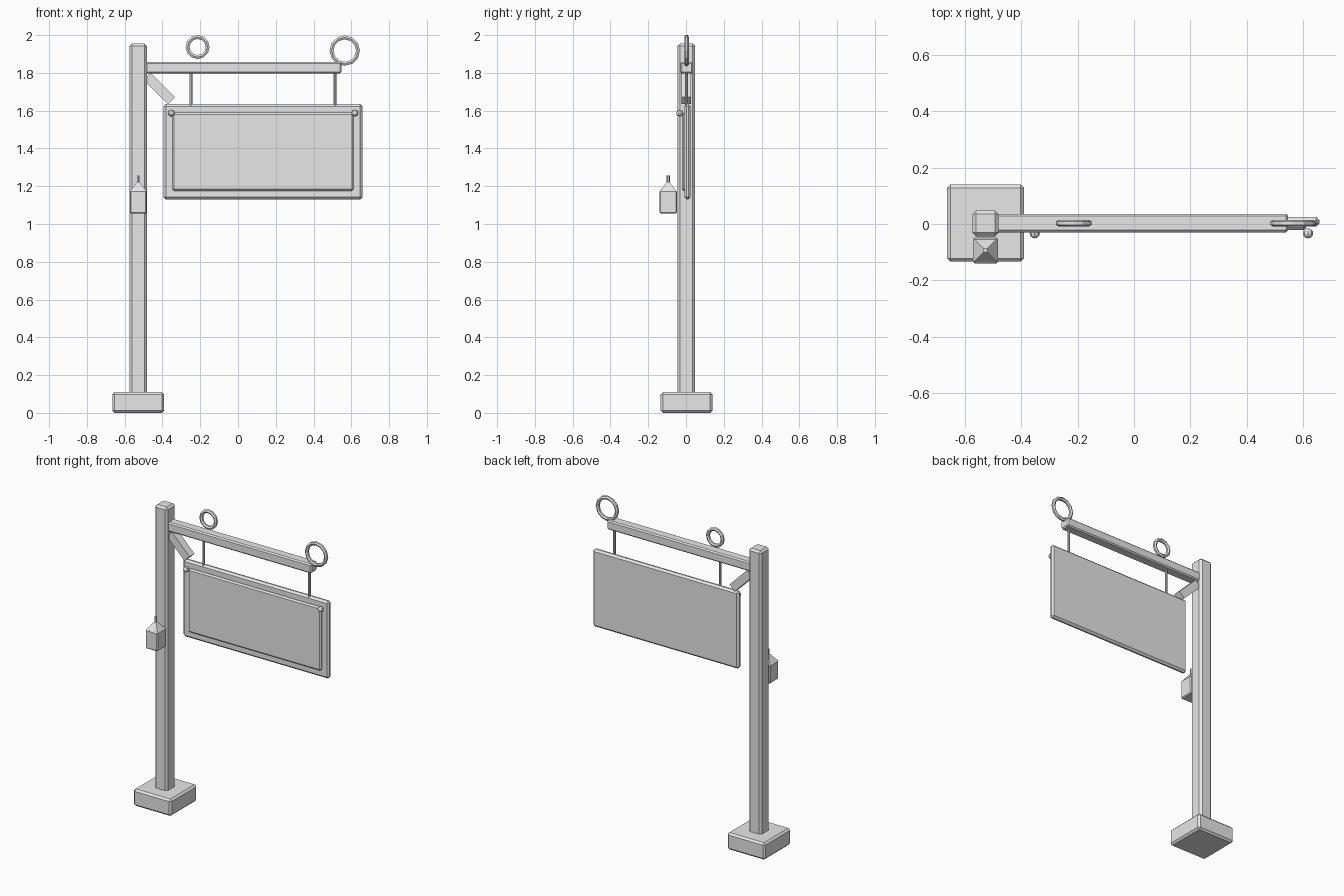
import bpy
import bmesh
from math import radians
from mathutils import Matrix

cube = bpy.data.objects.get("Cube")
if cube:
    bpy.data.objects.remove(cube, do_unlink=True)

# One plain grey for the whole signpost
grey = bpy.data.materials.new("plain grey")
grey.use_nodes = True
grey.diffuse_color = (0.8, 0.8, 0.8, 1)
grey.node_tree.nodes["Principled BSDF"].inputs["Base Color"].default_value = (0.8, 0.8, 0.8, 1)


def finish(name, bm, location=(0, 0, 0), rotation=(0, 0, 0)):
    mesh = bpy.data.meshes.new(name)
    bm.to_mesh(mesh)
    bm.free()
    mesh.materials.append(grey)
    obj = bpy.data.objects.new(name, mesh)
    obj.location = location
    obj.rotation_euler = rotation
    bpy.context.collection.objects.link(obj)
    return obj


def box(name, x, y, z, bevel=0.0):
    """Box spanning the (low, high) ranges, with chamfered edges."""
    spans = (x, y, z)
    bm = bmesh.new()
    bmesh.ops.create_cube(bm, size=1)
    bmesh.ops.scale(bm, verts=bm.verts, vec=[hi - lo for lo, hi in spans])
    if bevel:
        bmesh.ops.bevel(bm, geom=bm.edges[:], offset=bevel, segments=1,
                        affect='EDGES', profile=0.5)
    return finish(name, bm, [(hi + lo) / 2 for lo, hi in spans])


def rod(name, x, y, low, high, radius, sides=8):
    bm = bmesh.new()
    bmesh.ops.create_cone(bm, cap_ends=True, segments=sides, radius1=radius,
                          radius2=radius, depth=high - low)
    return finish(name, bm, (x, y, (low + high) / 2))


def ring(name, x, z, major, minor):
    """Upright faceted ring: a small circle spun about the y axis."""
    bm = bmesh.new()
    profile = bmesh.ops.create_circle(
        bm, segments=6, radius=minor,
        matrix=Matrix.Translation((major, 0, 0)))
    bmesh.ops.spin(bm, geom=bm.verts[:] + bm.edges[:], cent=(0, 0, 0),
                   axis=(0, 1, 0), angle=radians(360), steps=12)
    bmesh.ops.remove_doubles(bm, verts=bm.verts, dist=0.0005)
    bmesh.ops.recalc_face_normals(bm, faces=bm.faces)
    return finish(name, bm, (x, 0.003, z))


# Footing, post and arm
POST_X = -0.528
box("base_block", (POST_X - 0.137, POST_X + 0.137), (-0.134, 0.14), (0, 0.11), 0.012)
box("post", (POST_X - 0.046, POST_X + 0.046), (-0.044, 0.048), (0.09, 1.955), 0.013)
box("arm", (-0.50, 0.548), (-0.03, 0.036), (1.797, 1.858), 0.008)

# Diagonal brace under the arm
brace = box("brace", (-0.09, 0.09), (-0.024, 0.027), (-0.026, 0.026))
brace.location = (-0.416, 0.002, 1.717)
brace.rotation_euler = (0, radians(45), 0)

# Hanging board with a raised front panel
box("sign_board", (-0.394, 0.659), (-0.009, 0.025), (1.13, 1.635), 0.012)
box("sign_panel", (-0.347, 0.612), (-0.021, 0.002), (1.175, 1.59), 0.009)

# Hangers, studs and rings, in left and right pairs
for side, x in (("right", -0.25), ("left", 0.514)):
    rod(side + "_hanger", x, 0.003, 1.62, 1.81, 0.008)
for side, x in (("right", -0.353), ("left", 0.619)):
    bm = bmesh.new()
    bmesh.ops.create_uvsphere(bm, u_segments=8, v_segments=6, radius=0.018)
    finish(side + "_stud", bm, (x, -0.033, 1.587), (radians(90), 0, 0))
ring("right_ring", -0.214, 1.937, 0.053, 0.012)
ring("left_ring", 0.565, 1.918, 0.070, 0.012)

# Lantern on the front of the post
LANTERN_Y = -0.094
box("lantern_body", (POST_X - 0.044, POST_X + 0.044),
    (LANTERN_Y - 0.046, LANTERN_Y + 0.046), (1.055, 1.178), 0.006)
bm = bmesh.new()
bmesh.ops.create_cone(bm, cap_ends=True, segments=4, radius1=0.060, radius2=0.010,
                      depth=0.048, matrix=Matrix.Rotation(radians(45), 4, 'Z'))
finish("lantern_roof", bm, (POST_X, LANTERN_Y, 1.198))
rod("lantern_stem", POST_X, LANTERN_Y, 1.21, 1.257, 0.008, 6)
